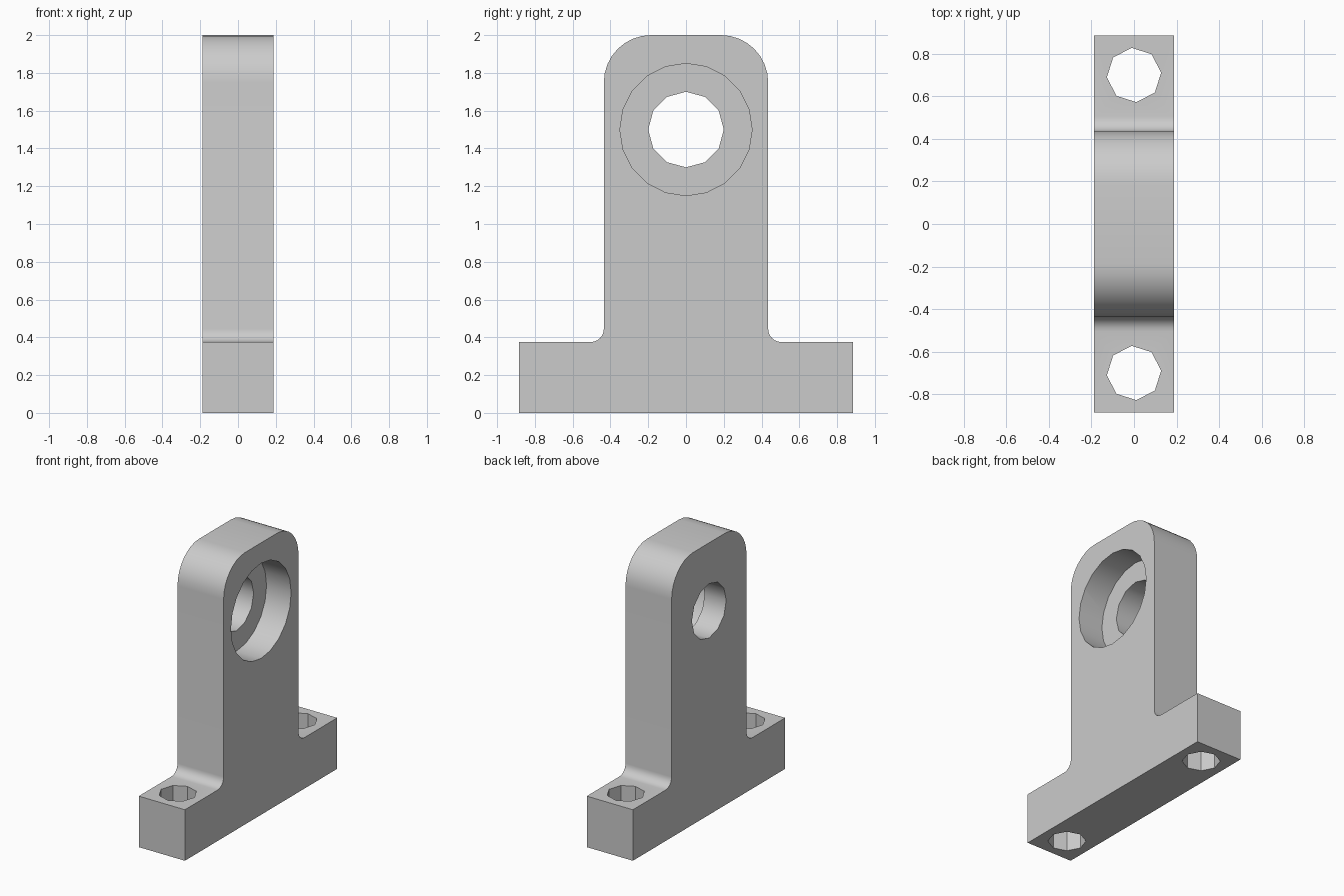
import bpy
import math

old = bpy.data.objects.get("Cube")
if old:
    bpy.data.objects.remove(old, do_unlink=True)

HALF_X = 0.1875      # half thickness of the plate
BASE_Y, BASE_Z = 0.885, 0.375
STEM_Y, TOP_Z = 0.435, 2.0
CORNER, FILLET = 0.25, 0.07
BORE_Z, BORE_DEPTH = 1.5, 0.2

grey = bpy.data.materials.new("plain grey")
grey.use_nodes = True
colour = (0.6, 0.6, 0.6, 1)
grey.diffuse_color = colour
grey.node_tree.nodes["Principled BSDF"].inputs["Base Color"].default_value = colour


def arc(cy, cz, r, start, end, steps):
    """Points of an arc in the y-z plane, angles in degrees."""
    angles = [math.radians(start + (end - start) * i / steps) for i in range(steps + 1)]
    return [(cy + r * math.cos(a), cz + r * math.sin(a)) for a in angles]


def cutter(name, radius, depth, sides, location, along_x=False, turn=0):
    """Hidden cylinder used to cut a hole through the bracket."""
    rotation = (0, math.pi / 2, 0) if along_x else (0, 0, math.radians(turn))
    bpy.ops.mesh.primitive_cylinder_add(vertices=sides, radius=radius, depth=depth,
                                        location=location, rotation=rotation)
    obj = bpy.context.object
    obj.name = name
    obj.data.materials.append(grey)
    obj.hide_render = True
    obj.hide_viewport = True
    return obj


# Bracket outline: foot, concave fillet, upright, rounded top corner, then mirrored
half = [(BASE_Y, 0), (BASE_Y, BASE_Z)]
half += arc(STEM_Y + FILLET, BASE_Z + FILLET, FILLET, 270, 180, 6)
half += arc(STEM_Y - CORNER, TOP_Z - CORNER, CORNER, 0, 90, 8)
outline = half + [(-y, z) for y, z in reversed(half)]

# Extrude the outline across the thickness
n = len(outline)
verts = [(x, y, z) for x in (-HALF_X, HALF_X) for y, z in outline]
faces = [tuple(reversed(range(n))), tuple(range(n, 2 * n))]
faces += [(i, (i + 1) % n, n + (i + 1) % n, n + i) for i in range(n)]
mesh = bpy.data.meshes.new("bearing_bracket")
mesh.from_pydata(verts, [], faces)
mesh.materials.append(grey)
bracket = bpy.data.objects.new("bearing_bracket", mesh)
bpy.context.collection.objects.link(bracket)

# Through bore, counterbore on the +x face, and two bolt holes in the foot
holes = [
    cutter("through_bore_cutter", 0.2, 1, 12, (0, 0, BORE_Z), along_x=True),
    cutter("counterbore_cutter", 0.35, 1, 20,
           (HALF_X - BORE_DEPTH + 0.5, 0, BORE_Z), along_x=True),
]
for side, label in ((-1, "front"), (1, "back")):
    holes.append(cutter(label + "_bolt_hole_cutter", 0.128, 1, 8,
                        (0, side * 0.7, 0.2), turn=5))

bpy.ops.object.select_all(action='DESELECT')
bpy.context.view_layer.objects.active = bracket
bracket.select_set(True)
for hole in holes:
    cut = bracket.modifiers.new(hole.name, 'BOOLEAN')
    cut.operation = 'DIFFERENCE'
    cut.solver = 'EXACT'
    cut.object = hole
    bpy.ops.object.modifier_apply(modifier=cut.name)
for hole in holes:
    bpy.data.objects.remove(hole, do_unlink=True)

bpy.ops.object.shade_smooth_by_angle(angle=math.radians(35))
